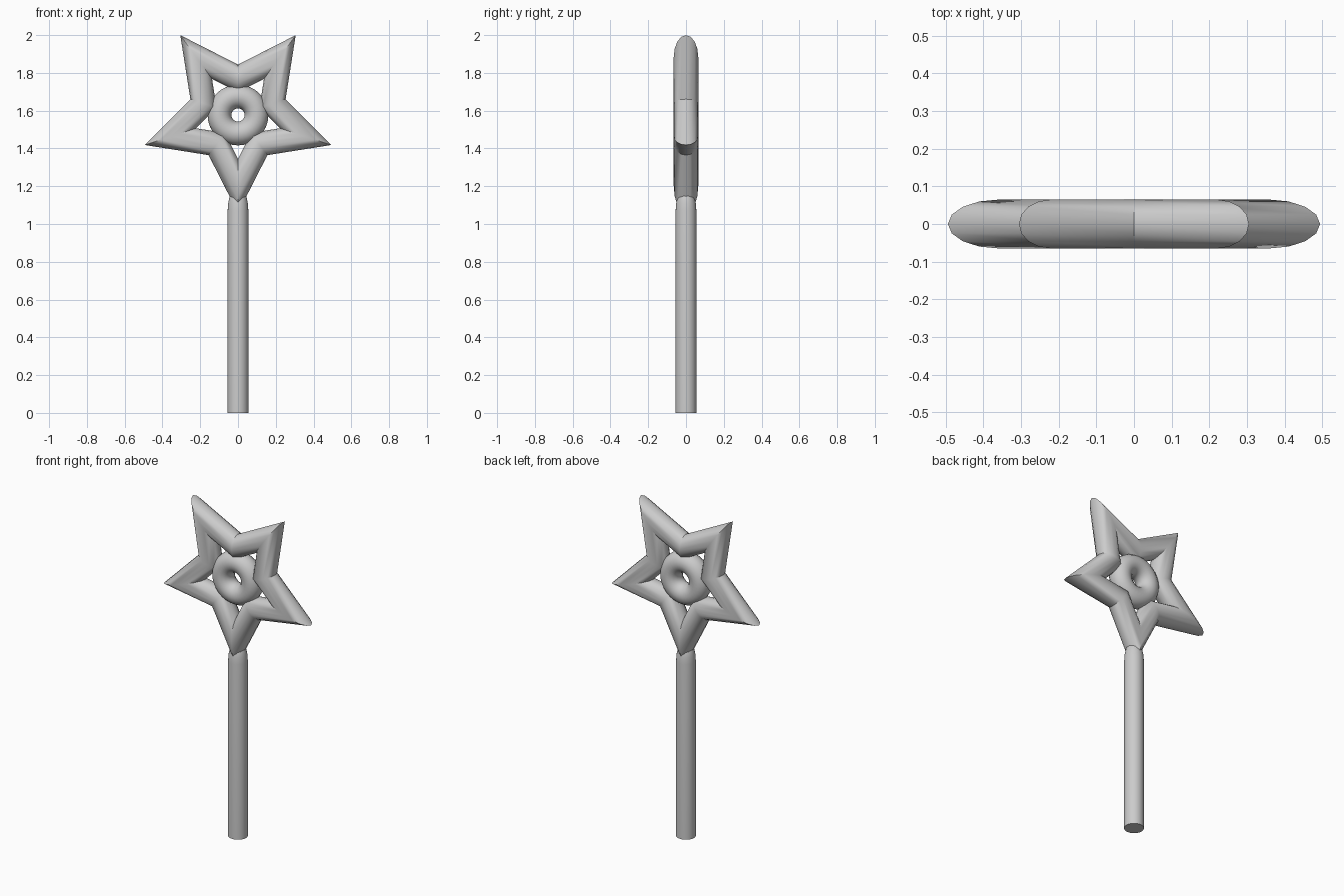
import bpy, bmesh
from math import sin, cos, pi, radians, atan2

if "Cube" in bpy.data.objects:
    bpy.data.objects.remove(bpy.data.objects["Cube"])

TUBE = 0.065            # radius of the star tube
CZ = 1.579              # height of the star centre
R_TIP, R_NOTCH = 0.52, 0.265   # outer outline of the star


def finish(name, bm):
    bmesh.ops.recalc_face_normals(bm, faces=bm.faces)
    me = bpy.data.meshes.new(name)
    bm.to_mesh(me)
    bm.free()
    ob = bpy.data.objects.new(name, me)
    bpy.context.collection.objects.link(ob)
    smooth(ob)


def smooth(ob):
    bpy.ops.object.select_all(action='DESELECT')
    ob.select_set(True)
    bpy.context.view_layer.objects.active = ob
    bpy.ops.object.shade_smooth_by_angle(angle=radians(35))


def bridge(bm, a, b):
    n = len(a)
    for i in range(n):
        j = (i + 1) % n
        bm.faces.new((a[i], a[j], b[j], b[i]))


# Star frame: round tube with mitred corners
half = atan2(R_NOTCH * sin(pi / 5), R_TIP - R_NOTCH * cos(pi / 5))
bm = bmesh.new()
rings = []
for k in range(10):
    ang = -pi / 2 + k * pi / 5
    tip = k % 2 == 0
    stretch = TUBE / sin(half if tip else half + pi / 5)
    mid = (R_TIP if tip else R_NOTCH) - stretch
    ring = []
    for s in range(16):
        t = 2 * pi * s / 16
        r = mid + stretch * cos(t)
        ring.append(bm.verts.new((r * cos(ang), TUBE * sin(t), CZ + r * sin(ang))))
    rings.append(ring)
for k in range(10):
    bridge(bm, rings[k], rings[(k + 1) % 10])
finish("star_frame", bm)

# Ring in the middle of the star
bpy.ops.mesh.primitive_torus_add(major_radius=0.098, minor_radius=0.063,
                                 major_segments=32, minor_segments=16,
                                 location=(0, 0, CZ - 0.002),
                                 rotation=(pi / 2, 0, 0))
centre_ring = bpy.context.object
centre_ring.name = "centre_ring"
smooth(centre_ring)

# Handle: straight rod with a rounded top tucked into the star
bm = bmesh.new()
rings = []
for r, z in [(0.055, 0), (0.055, 1.07), (0.052, 1.11), (0.044, 1.15), (0.028, 1.18)]:
    rings.append([bm.verts.new((r * cos(2 * pi * s / 24), r * sin(2 * pi * s / 24), z))
                  for s in range(24)])
for a, b in zip(rings, rings[1:]):
    bridge(bm, a, b)
bm.faces.new(rings[0])
bm.faces.new(rings[-1])
finish("handle", bm)
